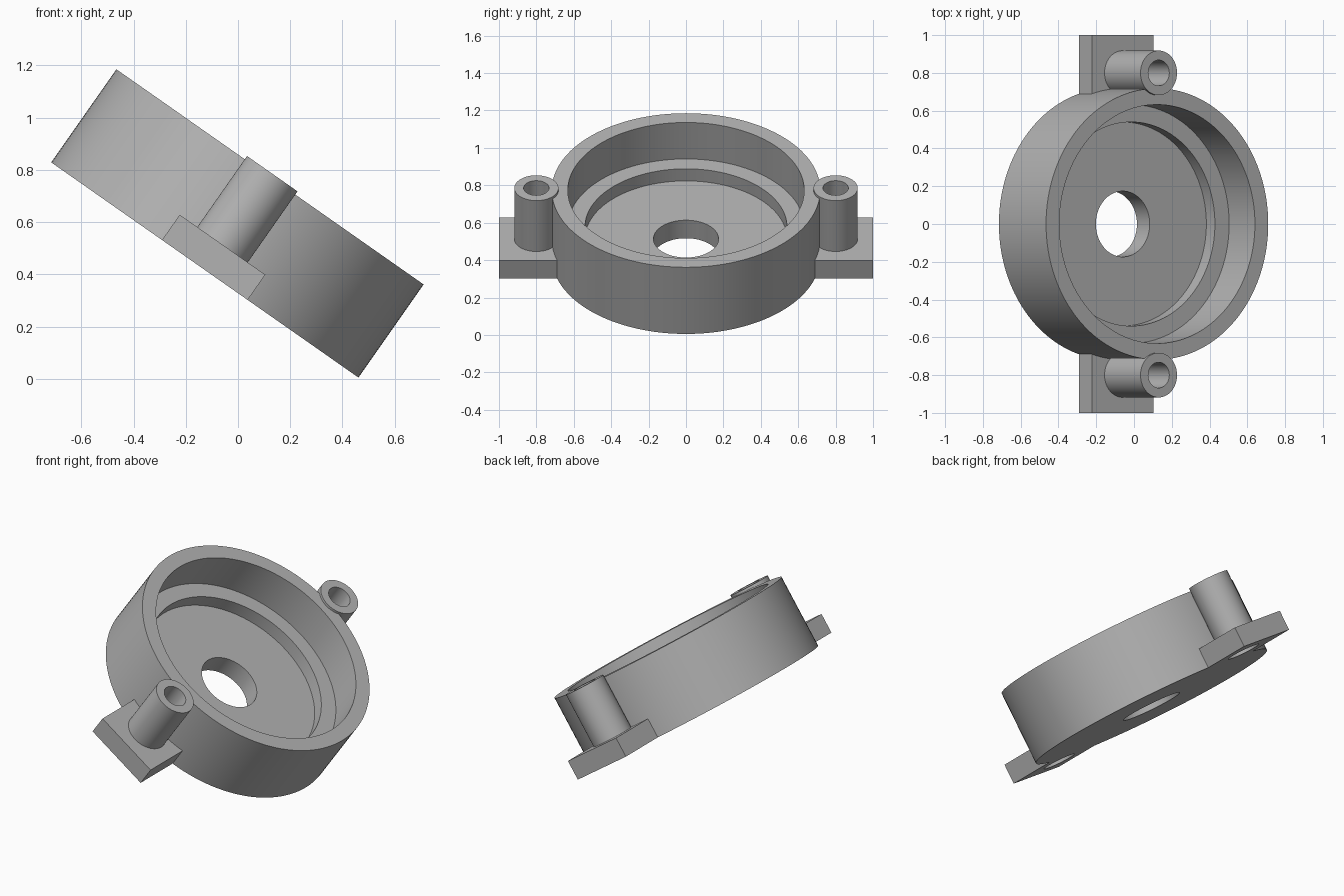
import bpy, bmesh, math
from mathutils import Matrix, Vector

cube = bpy.data.objects.get("Cube")
if cube:
    bpy.data.objects.remove(cube, do_unlink=True)

# Main sizes
OUTER_R, DEPTH = 0.718, 0.435
FLOOR = 0.118
LUG_Y = 0.8
BORE_R = 0.068
# The whole housing leans over about the y axis
TILT = Matrix.Translation((-0.127, 0, 0.417)) @ Matrix.Rotation(math.radians(35), 4, 'Y')

grey = bpy.data.materials.new("plain_grey")
grey.use_nodes = True
grey.diffuse_color = (0.45, 0.45, 0.45, 1)
grey.node_tree.nodes["Principled BSDF"].inputs["Base Color"].default_value = grey.diffuse_color


def finish(name, bm):
    bmesh.ops.recalc_face_normals(bm, faces=bm.faces)
    mesh = bpy.data.meshes.new(name)
    bm.to_mesh(mesh)
    bm.free()
    mesh.materials.append(grey)
    obj = bpy.data.objects.new(name, mesh)
    bpy.context.collection.objects.link(obj)
    obj.matrix_world = TILT
    return obj


def lathe(name, profile, y=0, steps=96):
    """Spin a closed (radius, height) profile about the part's axis."""
    bm = bmesh.new()
    verts = [bm.verts.new((r, 0, h)) for r, h in profile]
    edges = [bm.edges.new((verts[i - 1], verts[i])) for i in range(len(verts))]
    bmesh.ops.spin(bm, geom=verts + edges, cent=(0, 0, 0), axis=(0, 0, 1),
                   angle=math.tau, steps=steps, use_merge=True)
    bmesh.ops.remove_doubles(bm, verts=bm.verts, dist=1e-5)
    bmesh.ops.translate(bm, verts=bm.verts, vec=Vector((0, y, 0)))
    return finish(name, bm)


def cylinder(name, radius, low, high, y=0, steps=96):
    bm = bmesh.new()
    bmesh.ops.create_cone(bm, cap_ends=True, segments=steps, radius1=radius, radius2=radius,
                          depth=high - low,
                          matrix=Matrix.Translation((0, y, (low + high) / 2)))
    obj = finish(name, bm)
    obj.hide_render = True
    return obj


def select_only(obj):
    bpy.ops.object.select_all(action='DESELECT')
    obj.select_set(True)
    bpy.context.view_layer.objects.active = obj


def cut(obj, cutter):
    mod = obj.modifiers.new("cut", 'BOOLEAN')
    mod.operation = 'DIFFERENCE'
    mod.solver = 'EXACT'
    mod.object = cutter
    select_only(obj)
    bpy.ops.object.modifier_apply(modifier=mod.name)


# Round housing with a stepped recess and a hole through the floor
housing = lathe("housing", [(0.174, 0), (OUTER_R, 0), (OUTER_R, DEPTH), (0.632, DEPTH),
                            (0.632, 0.197), (0.54, 0.197), (0.54, FLOOR), (0.174, FLOOR)], steps=128)
parts = [housing]
cutters = []
core = cylinder("core_cutter", OUTER_R - 0.002, -0.2, 0.6, steps=128)
cutters.append(core)

for side, sign in (("front", -1), ("back", 1)):
    y = sign * LUG_Y
    # Flat mounting lug, trimmed to the curve of the housing
    bm = bmesh.new()
    bmesh.ops.create_cube(bm, size=1, matrix=Matrix.Translation((0, sign * 0.8, FLOOR / 2))
                          @ Matrix.Diagonal((0.4, 0.4, FLOOR, 1)))
    lug = finish(side + "_lug", bm)
    bore = cylinder(side + "_bore_cutter", BORE_R, -0.1, 0.3, y)
    recess = cylinder(side + "_recess_cutter", 0.095, -0.1, 0.06, y)
    for cutter in (core, bore, recess):
        cut(lug, cutter)
    cut(housing, recess)
    cutters += [bore, recess]
    # Hollow screw post standing on the lug
    post = lathe(side + "_screw_post", [(BORE_R, FLOOR), (0.118, FLOOR),
                                        (0.118, 0.45), (BORE_R, 0.45)], y)
    parts += [lug, post]

for cutter in cutters:
    bpy.data.objects.remove(cutter, do_unlink=True)
for obj in parts:
    select_only(obj)
    bpy.ops.object.shade_smooth_by_angle(angle=math.radians(30))
